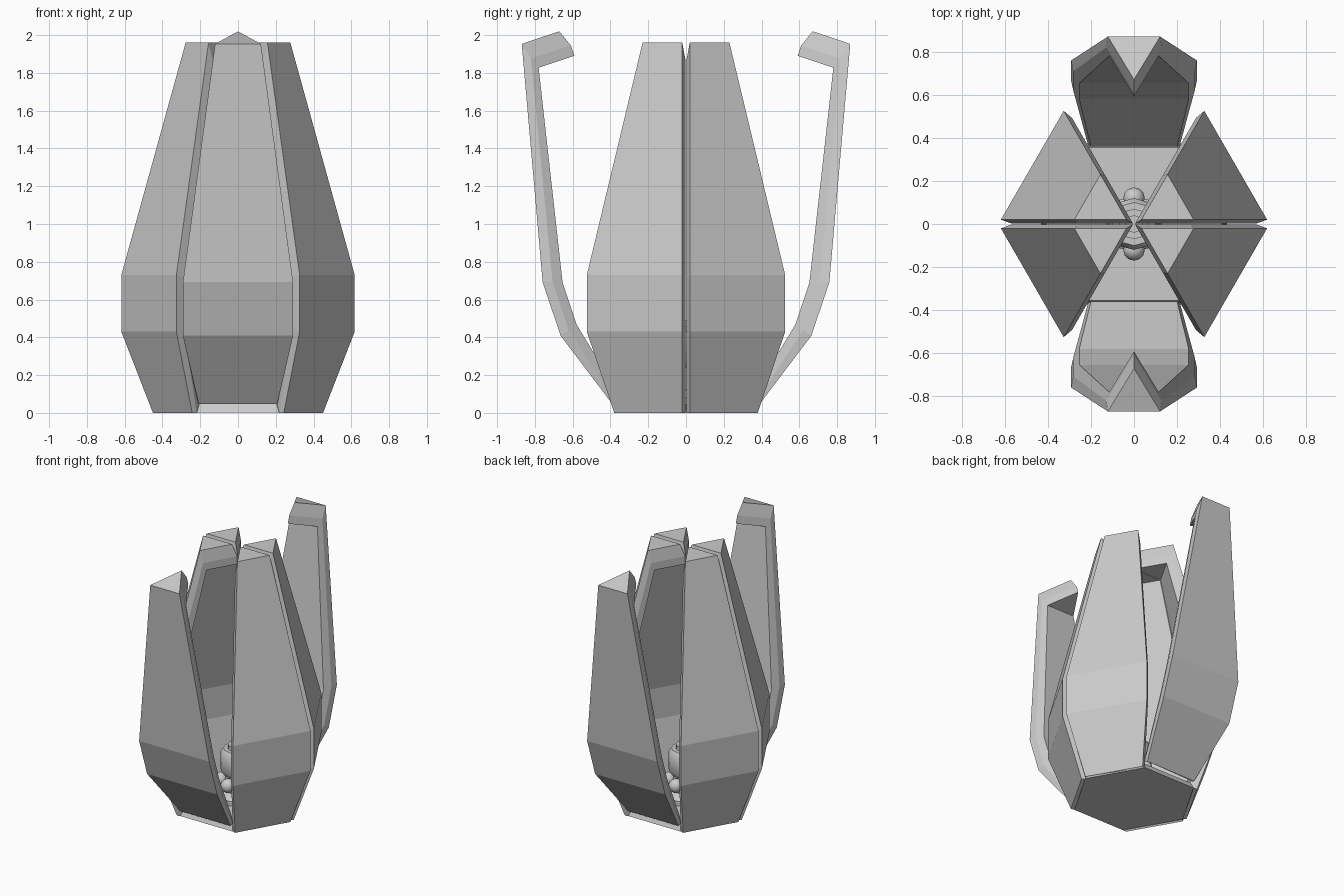
import bpy, bmesh, math
from mathutils import Matrix, Vector

if "Cube" in bpy.data.objects:
    bpy.data.objects.remove(bpy.data.objects["Cube"])

grey = bpy.data.materials.new("warm_grey")
grey.diffuse_color = (0.6, 0.6, 0.6, 1)
grey.use_nodes = True
grey.node_tree.nodes["Principled BSDF"].inputs["Base Color"].default_value = grey.diffuse_color
T30, C30 = math.tan(math.radians(30)), math.cos(math.radians(30))


def finish(name, bm, smooth=False):
    bmesh.ops.recalc_face_normals(bm, faces=bm.faces)
    me = bpy.data.meshes.new(name)
    bm.to_mesh(me)
    bm.free()
    me.materials.append(grey)
    ob = bpy.data.objects.new(name, me)
    bpy.context.collection.objects.link(ob)
    if smooth:
        for p in me.polygons:
            p.use_smooth = True
        bpy.context.view_layer.objects.active = ob
        ob.select_set(True)
        bpy.ops.object.shade_smooth_by_angle(angle=math.radians(35))
        ob.select_set(False)
    return ob


# Shell profiles as (distance from axis, height), each with its side gap
GAP, SEAM = 0.02, 0.003
OUTER = [(0.40, 0), (0.545, 0.43), (0.545, 0.73), (0.25, 1.96), (2 * GAP, 1.96)]
MIDDLE = [(0.375, 0.0), (0.495, 0.445), (0.495, 0.715), (0.228, 1.87), (2 * SEAM, 1.87)]
INNER = [(0.352, 0.045), (0.446, 0.46), (0.446, 0.692), (0.205, 1.812), (2 * SEAM, 1.812)]
TILT = math.radians(18.5)


def petal(name, angle, is_open):
    """One sixth of the pod, a hollow wedge with chamfered rims."""
    bm = bmesh.new()

    def side(profile, gap, s):
        return [bm.verts.new((r, s * max(r * T30 - gap / C30, 0), z)) for r, z in profile]

    # ring of six rails: outer, middle, inner on one side, then back on the other
    layers = [(OUTER, GAP), (MIDDLE, SEAM), (INNER, SEAM)]
    rails = [side(p, g, 1) for p, g in layers] + [side(p, g, -1) for p, g in reversed(layers)]
    for a, b in zip(rails, rails[1:] + rails[:1]):
        for i in range(4):
            bm.faces.new((a[i], a[i + 1], b[i + 1], b[i]))
    bm.faces.new([r[0] for r in rails][0:6])
    bmesh.ops.remove_doubles(bm, verts=bm.verts, dist=0.0005)
    if is_open:
        # swing outward on the bottom hinge
        m = (Matrix.Translation((0.39, 0, 0.047)) @ Matrix.Rotation(TILT, 4, 'Y')
             @ Matrix.Translation((-0.40, 0, 0)))
        bm.transform(m)
    bm.transform(Matrix.Rotation(math.radians(angle), 4, 'Z'))
    finish(name, bm)


for i, ang in enumerate((30, 90, 150, 210, 270, 330)):
    opened = ang in (90, 270)
    petal(("open_petal_" if opened else "closed_petal_") + str(i + 1), ang, opened)

# Hexagonal floor plate
bm = bmesh.new()
bmesh.ops.create_cone(bm, cap_ends=True, segments=6, radius1=0.375 / C30, radius2=0.355 / C30,
                      depth=0.045, matrix=Matrix.Translation((0, 0, 0.0235)))
corner = min(bm.verts, key=lambda v: abs(math.atan2(v.co.y, v.co.x)))
bm.transform(Matrix.Rotation(-math.atan2(corner.co.y, corner.co.x), 4, 'Z'))
finish("floor_plate", bm)


def lathe(name, profile, steps):
    bm = bmesh.new()
    vs = [bm.verts.new((r, 0, z)) for r, z in profile]
    es = [bm.edges.new(e) for e in zip(vs, vs[1:])]
    bmesh.ops.spin(bm, geom=vs + es, cent=(0, 0, 0), axis=(0, 0, 1),
                   angle=2 * math.pi, steps=steps)
    bmesh.ops.remove_doubles(bm, verts=bm.verts, dist=0.0005)
    finish(name, bm, True)


# Small device inside: pedestal, core and ring of balls
lathe("pedestal", [(0, 0.04), (0.13, 0.04), (0.13, 0.08), (0.09, 0.12), (0.09, 0.27), (0, 0.27)], 12)
lathe("core", [(0, 0.24), (0.10, 0.24), (0.12, 0.27), (0.12, 0.40), (0.10, 0.43),
               (0.07, 0.43), (0.07, 0.46), (0.04, 0.46), (0.04, 0.49), (0, 0.49)], 12)
for i in range(6):
    a = math.radians(30 + 60 * i)
    bm = bmesh.new()
    bmesh.ops.create_uvsphere(bm, u_segments=12, v_segments=8, radius=0.05,
                              matrix=Matrix.Translation(Vector((0.12 * math.cos(a), 0.12 * math.sin(a), 0.19))))
    finish("ball_" + str(i + 1), bm, True)
